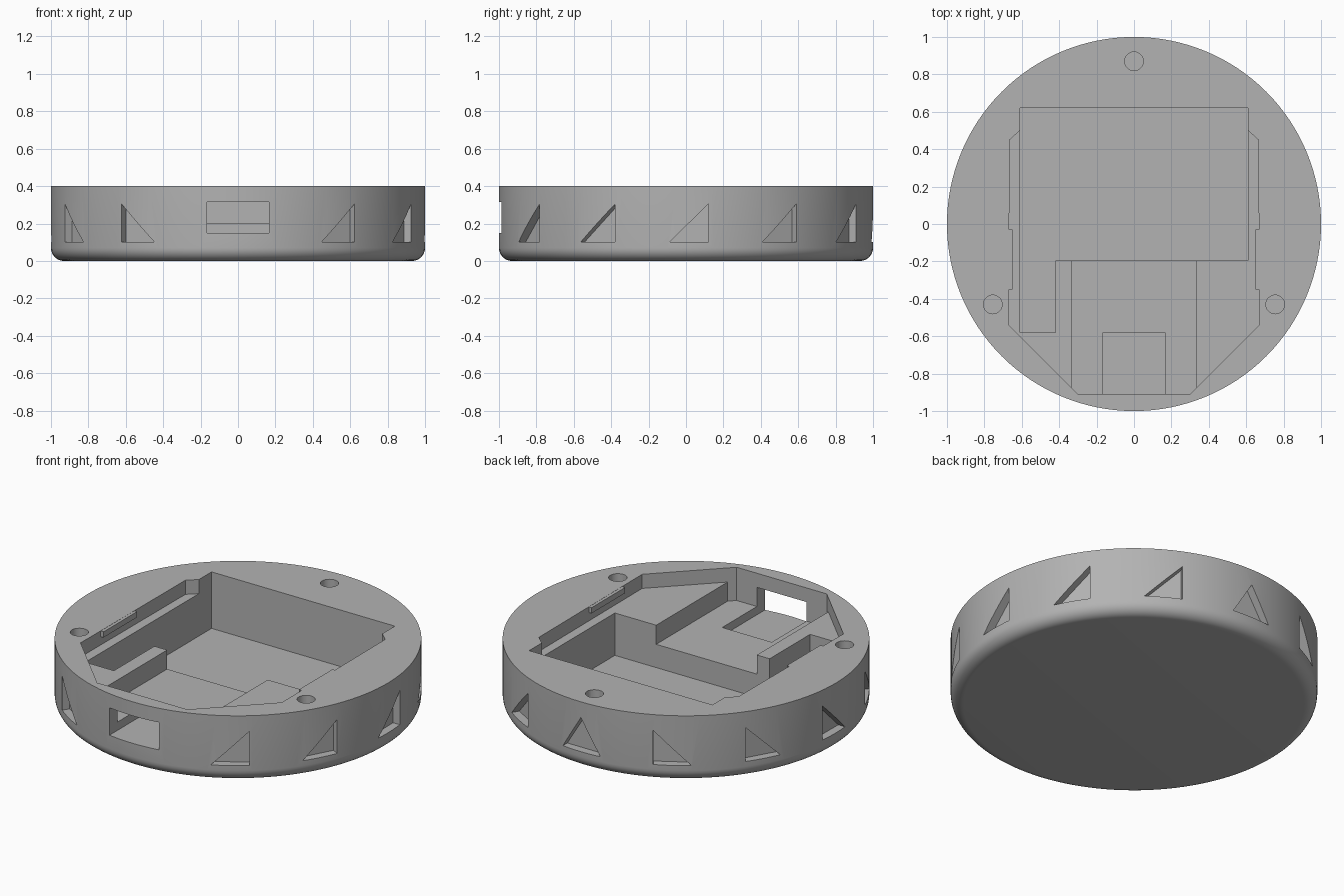
import bpy, bmesh, math
from mathutils import Matrix, Vector

if "Cube" in bpy.data.objects:
    bpy.data.objects.remove(bpy.data.objects["Cube"])

grey = bpy.data.materials.new("plain grey")
grey.diffuse_color = (0.45, 0.45, 0.45, 1)
grey.use_nodes = True
grey.node_tree.nodes["Principled BSDF"].inputs["Base Color"].default_value = grey.diffuse_color


def add_object(name, bm):
    bmesh.ops.recalc_face_normals(bm, faces=bm.faces)
    mesh = bpy.data.meshes.new(name)
    bm.to_mesh(mesh)
    bm.free()
    mesh.materials.append(grey)
    obj = bpy.data.objects.new(name, mesh)
    bpy.context.collection.objects.link(obj)
    return obj


def prism(name, points, low, high, matrix=Matrix()):
    """Extrude a flat outline from low to high along its local z."""
    bm = bmesh.new()
    face = bm.faces.new([bm.verts.new((x, y, low)) for x, y in points])
    ext = bmesh.ops.extrude_face_region(bm, geom=[face])["geom"]
    bmesh.ops.translate(bm, vec=(0, 0, high - low),
                        verts=[v for v in ext if isinstance(v, bmesh.types.BMVert)])
    bm.transform(matrix)
    return add_object(name, bm)


def rect(x0, x1, y0, y1):
    return [(x0, y0), (x1, y0), (x1, y1), (x0, y1)]


def circle(x, y, r, n=32):
    return [(x + r * math.cos(i * math.tau / n), y + r * math.sin(i * math.tau / n))
            for i in range(n)]


# Round case body: rounded lower edge, turned about z
H, R, F = 0.4, 1.0, 0.07
profile = [(0, 0)]
profile += [(R - F + F * math.sin(a), F - F * math.cos(a))
            for a in [i * math.pi / 16 for i in range(9)]]
profile += [(R, H), (0, H)]
bm = bmesh.new()
verts = [bm.verts.new((r, 0, z)) for r, z in profile]
edges = [bm.edges.new(p) for p in zip(verts, verts[1:])]
bmesh.ops.spin(bm, geom=verts + edges, axis=(0, 0, 1), cent=(0, 0, 0),
               angle=math.tau, steps=128, use_duplicate=False)
bmesh.ops.remove_doubles(bm, verts=bm.verts, dist=1e-5)
case = add_object("case_body", bm)

cutters = []

# Shallow board ledge
half = [(0.30, -0.91), (0.67, -0.54), (0.665, 0.45), (0.61, 0.50), (0.61, 0.62)]
outline = half + [(-x, y) for x, y in reversed(half)]
cutters.append(prism("ledge_cutter", outline, 0.315, 0.5))

# Deep compartment with a side leg
deep = [(-0.61, -0.58), (-0.42, -0.58), (-0.42, -0.195), (0.61, -0.195),
        (0.61, 0.62), (-0.61, 0.62)]
cutters.append(prism("compartment_cutter", deep, 0.06, 0.45))

# Middle channel at the front
channel = [(-0.335, -0.1), (-0.335, -0.875), (-0.30, -0.91),
           (0.30, -0.91), (0.335, -0.875), (0.335, -0.1)]
cutters.append(prism("channel_cutter", channel, 0.2, 0.42))

# Port window and its sunken floor
cutters.append(prism("port_cutter", rect(-0.165, 0.165, -1.1, -0.58), 0.15, 0.315))

# Blind screw holes
for x, y in [(0, 0.87), (-0.755, -0.43), (0.755, -0.43)]:
    cutters.append(prism("screw_hole_cutter", circle(x, y, 0.05), 0.1, 0.5))


# Triangular recesses round the rim, mirrored left and right
def rim_recess(angle, points, mirror=1):
    c, s = math.cos(angle), math.sin(angle)
    m = Matrix.Scale(mirror, 4, Vector((1, 0, 0))) @ Matrix((
        (-s, 0, c, 0), (c, 0, s, 0), (0, 1, 0, 0), (0, 0, 0, 1)))
    cutters.append(prism("rim_recess_cutter", points, 0.95, 1.1, m))


right_triangle = [(-0.105, 0.1), (0.105, 0.1), (0.105, 0.305)]
for i in range(-2, 3):
    for mirror in (1, -1):
        rim_recess(math.radians(0.9 + 29.2 * i), right_triangle, mirror)
rim_recess(math.pi / 2, [(-0.125, 0.1), (0.125, 0.1), (0, 0.305)])

# Cut everything, then bake the result
for cutter in cutters:
    cutter.hide_render = True
    mod = case.modifiers.new("cut", "BOOLEAN")
    mod.operation, mod.solver, mod.object = "DIFFERENCE", "EXACT", cutter
graph = bpy.context.evaluated_depsgraph_get()
baked = bpy.data.meshes.new_from_object(case.evaluated_get(graph))
case.modifiers.clear()
case.data = baked
for cutter in cutters:
    bpy.data.objects.remove(cutter)

# Snap tabs under the rim on both sides
for name, side in (("snap_tab_right", 1), ("snap_tab_left", -1)):
    x0, x1 = sorted((side * 0.65, side * 0.675))
    prism(name, rect(x0, x1, -0.35, -0.03), 0.365, 0.399)

# Smooth the round wall, keep cut edges sharp
bpy.ops.object.select_all(action="DESELECT")
case.select_set(True)
bpy.context.view_layer.objects.active = case
bpy.ops.object.shade_smooth_by_angle(angle=math.radians(25))
